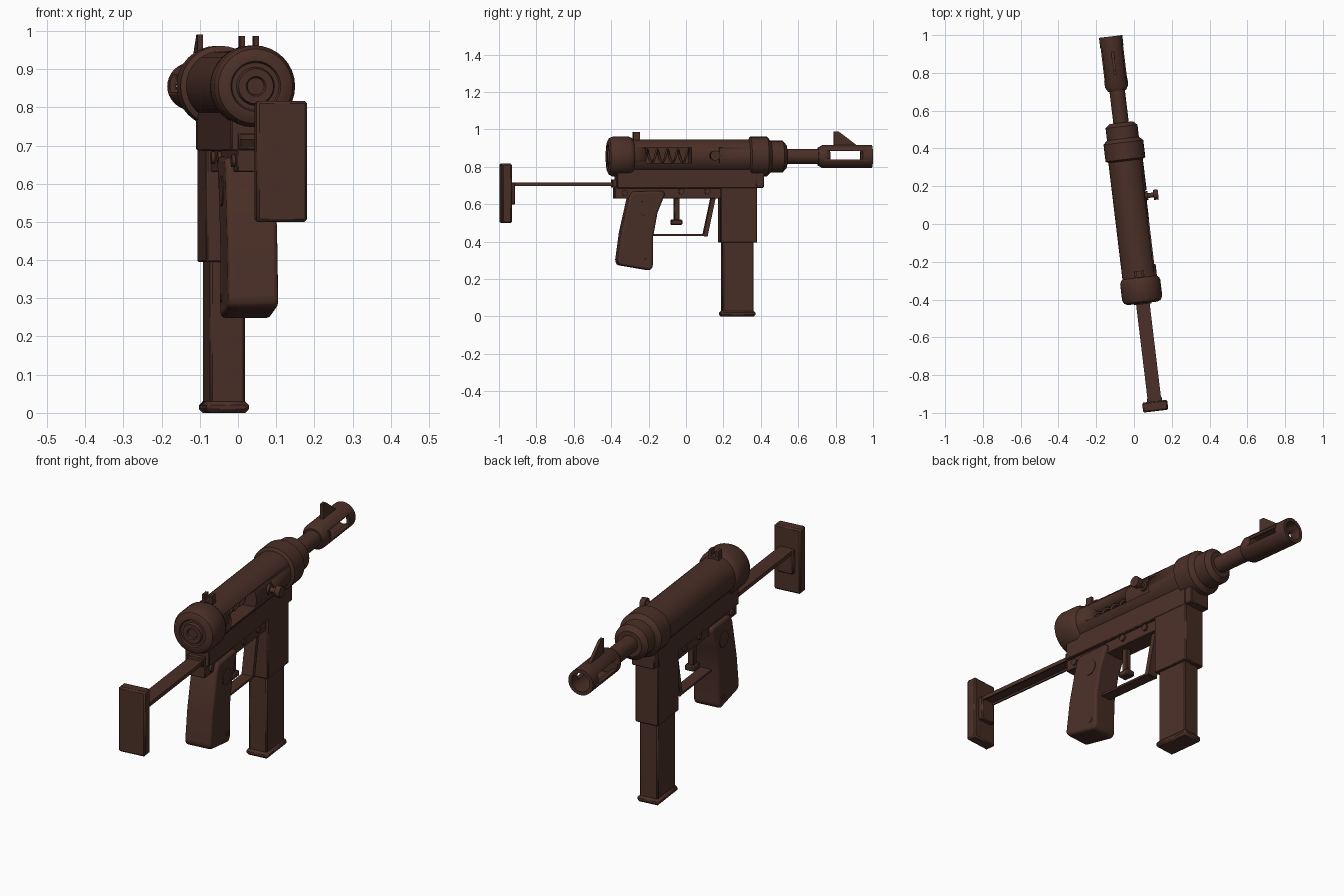
import bpy, bmesh, math
from mathutils import Matrix

if "Cube" in bpy.data.objects:
    bpy.data.objects.remove(bpy.data.objects["Cube"])

brown = bpy.data.materials.new("dark_brown")
brown.diffuse_color = (0.07, 0.029, 0.02, 1)
brown.use_nodes = True
brown.node_tree.nodes["Principled BSDF"].inputs["Base Color"].default_value = brown.diffuse_color
ZC = 0.855  # height of the barrel axis


def finish(name, bm, bevel=0.0, segs=1, angle=35):
    bmesh.ops.remove_doubles(bm, verts=bm.verts, dist=1e-5)
    bmesh.ops.recalc_face_normals(bm, faces=bm.faces)
    me = bpy.data.meshes.new(name)
    bm.to_mesh(me)
    bm.free()
    ob = bpy.data.objects.new(name, me)
    bpy.context.collection.objects.link(ob)
    me.materials.append(brown)
    bpy.ops.object.select_all(action='DESELECT')
    ob.select_set(True)
    bpy.context.view_layer.objects.active = ob
    bpy.ops.object.shade_smooth_by_angle(angle=math.radians(angle))
    if bevel:
        m = ob.modifiers.new("bevel", 'BEVEL')
        m.width, m.segments = bevel, segs
    return ob


def box(name, x, y, z, bevel=0.0):
    """Box from (min, max) pairs."""
    bm = bmesh.new()
    bmesh.ops.create_cube(bm, size=1)
    for v in bm.verts:
        for i, (a, b) in enumerate((x, y, z)):
            v.co[i] = (a + b) / 2 + v.co[i] * (b - a)
    return finish(name, bm, bevel)


def prism(name, pts, x0, x1, bevel=0.0, segs=1):
    """Side outline of (y, z) points extruded across x."""
    bm = bmesh.new()
    f = bm.faces.new([bm.verts.new((x0, y, z)) for y, z in pts])
    r = bmesh.ops.extrude_face_region(bm, geom=[f])
    for v in r['geom']:
        if isinstance(v, bmesh.types.BMVert):
            v.co.x = x1
    return finish(name, bm, bevel, segs)


def lathe(name, pts, loop=False, n=32):
    """Profile of (y, radius) points turned about the barrel axis."""
    bm = bmesh.new()
    rings = [[bm.verts.new((r * math.cos(2 * math.pi * k / n), y,
                            ZC + r * math.sin(2 * math.pi * k / n)))
              for k in range(n)] for y, r in pts]
    pairs = list(zip(rings, rings[1:])) + ([(rings[-1], rings[0])] if loop else [])
    for a, b in pairs:
        for k in range(n):
            j = (k + 1) % n
            bm.faces.new((a[k], a[j], b[j], b[k]))
    return finish(name, bm)


def rod(name, r, x0, x1, y, z, n=16):
    """Cylinder lying along x."""
    bm = bmesh.new()
    bmesh.ops.create_cone(bm, cap_ends=True, segments=n, radius1=r, radius2=r, depth=x1 - x0,
                          matrix=Matrix.Translation(((x0 + x1) / 2, y, z)) @ Matrix.Rotation(math.pi / 2, 4, 'Y'))
    return finish(name, bm)


def cut(ob, cutter):
    m = ob.modifiers.new("cut", 'BOOLEAN')
    m.operation, m.object, m.solver = 'DIFFERENCE', cutter, 'EXACT'
    cutter.hide_render = True
    cutter.hide_set(True)


# Receiver tube with the ejection slot on the right
tube = lathe("receiver_tube", [(-0.3, 0), (-0.3, 0.092), (0.36, 0.092), (0.36, 0)])
cut(tube, box("slot_cutter", (-0.045, 0.2), (-0.225, 0.17), (0.82, 0.903)))
lathe("bolt", [(0.02, 0), (0.02, 0.086), (0.168, 0.086), (0.168, 0)])

# Recoil spring seen in the slot
cu = bpy.data.curves.new("recoil_spring", 'CURVE')
cu.dimensions, cu.bevel_depth, cu.bevel_resolution = '3D', 0.006, 1
sp = cu.splines.new('POLY')
N = 80
sp.points.add(N)
for i, p in enumerate(sp.points):
    a = i / N * 4.5 * 2 * math.pi
    p.co = (0.036 * math.cos(a), -0.225 + 0.25 * i / N, 0.86 + 0.034 * math.sin(a), 1)
cu.materials.append(brown)
bpy.context.collection.objects.link(bpy.data.objects.new("recoil_spring", cu))

# Rear cap with concentric rings
lathe("rear_cap", [(-0.42, 0), (-0.42, 0.022), (-0.428, 0.026), (-0.428, 0.046), (-0.415, 0.05),
                   (-0.415, 0.062), (-0.423, 0.066), (-0.423, 0.08), (-0.414, 0.098), (-0.395, 0.107),
                   (-0.31, 0.107), (-0.292, 0.1), (-0.285, 0.09), (-0.285, 0)])

# Front collar, nose and barrel
lathe("front_collar", [(0.335, 0), (0.335, 0.09), (0.345, 0.106), (0.435, 0.106), (0.455, 0.085),
                       (0.52, 0.085), (0.54, 0.062), (0.54, 0)])
lathe("barrel", [(0.53, 0), (0.53, 0.041), (0.73, 0.041), (0.73, 0)])

# Hollow muzzle with side windows
muzzle = lathe("muzzle", [(0.71, 0.03), (0.71, 0.048), (0.735, 0.062), (1.0, 0.062),
                          (1.0, 0.045), (0.765, 0.045), (0.765, 0.03)], loop=True)
cut(muzzle, box("window_cutter", (-0.1, 0.1), (0.77, 0.945), (0.84, 0.885)))
lathe("muzzle_plug", [(0.72, 0), (0.72, 0.035), (0.766, 0.035), (0.766, 0)])

# Sights
prism("front_sight", [(0.795, 0.9), (0.795, 0.99), (0.82, 0.99), (0.92, 0.915), (0.92, 0.9)], -0.007, 0.007)
box("rear_sight_base", (-0.026, 0.026), (-0.285, -0.25), (0.93, 0.958))
for s in (-1, 1):
    box("rear_sight_prong", sorted((s * 0.012, s * 0.025)), (-0.285, -0.25), (0.95, 0.987))

# Charging handle
rod("handle_stem", 0.013, 0.06, 0.145, 0.14, 0.86)
rod("handle_knob", 0.027, 0.125, 0.15, 0.14, 0.86, 12)
rod("handle_collar", 0.024, 0.08, 0.095, 0.14, 0.86)

# Lower receiver
box("lower_receiver", (-0.06, 0.06), (-0.378, 0.375), (0.685, 0.79), 0.004)
box("receiver_nose", (-0.058, 0.058), (0.37, 0.413), (0.688, 0.79), 0.004)
box("lower_rail", (-0.045, 0.045), (-0.388, 0.19), (0.63, 0.69), 0.003)
for y, z in ((-0.335, 0.66), (0.11, 0.668), (-0.03, 0.668)):
    rod("pin", 0.016, -0.054, 0.054, y, z, 12)

# Magazine and its housing
box("magazine_well", (-0.058, 0.058), (0.18, 0.377), (0.395, 0.7), 0.004)
box("magazine", (-0.046, 0.046), (0.193, 0.36), (0.02, 0.42), 0.006)
box("magazine_base", (-0.056, 0.056), (0.182, 0.37), (0.0, 0.03), 0.01)

# Grip with round side badges
prism("grip", [(-0.312, 0.64), (-0.295, 0.668), (-0.125, 0.672), (-0.122, 0.65), (-0.16, 0.555),
               (-0.183, 0.43), (-0.185, 0.265), (-0.2, 0.247), (-0.365, 0.275), (-0.376, 0.295),
               (-0.355, 0.45)], -0.066, 0.066, 0.02, 3)
rod("grip_badge", 0.04, -0.069, 0.069, -0.225, 0.58, 20)
rod("grip_screw", 0.012, -0.069, 0.069, -0.22, 0.3, 12)

# Trigger and guard
box("trigger", (-0.016, 0.016), (-0.066, -0.036), (0.51, 0.64), 0.004)
box("trigger_foot", (-0.024, 0.024), (-0.082, -0.022), (0.49, 0.518), 0.005)
box("guard_strip", (-0.028, 0.028), (-0.185, 0.115), (0.43, 0.44))
prism("guard_post", [(0.09, 0.43), (0.113, 0.428), (0.158, 0.64), (0.135, 0.64)], -0.028, 0.028)

# Shoulder stock: channel bar, bracket and butt plate
box("stock_bar", (-0.036, 0.036), (-0.95, -0.37), (0.708, 0.717))
for s in (-1, 1):
    box("stock_bar_edge", sorted((s * 0.029, s * 0.036)), (-0.95, -0.37), (0.698, 0.712))
box("stock_mount", (-0.042, 0.042), (-0.4, -0.37), (0.69, 0.732), 0.003)
box("stock_bracket", (-0.04, 0.04), (-0.95, -0.925), (0.6, 0.717), 0.004)
box("butt_plate", (-0.067, 0.067), (-0.998, -0.945), (0.5, 0.817), 0.007)

# Turn the whole model slightly about the vertical
turn = Matrix.Translation((-0.004, 0, 0)) @ Matrix.Rotation(0.12, 4, 'Z')
for ob in bpy.context.scene.objects:
    ob.matrix_world = turn
